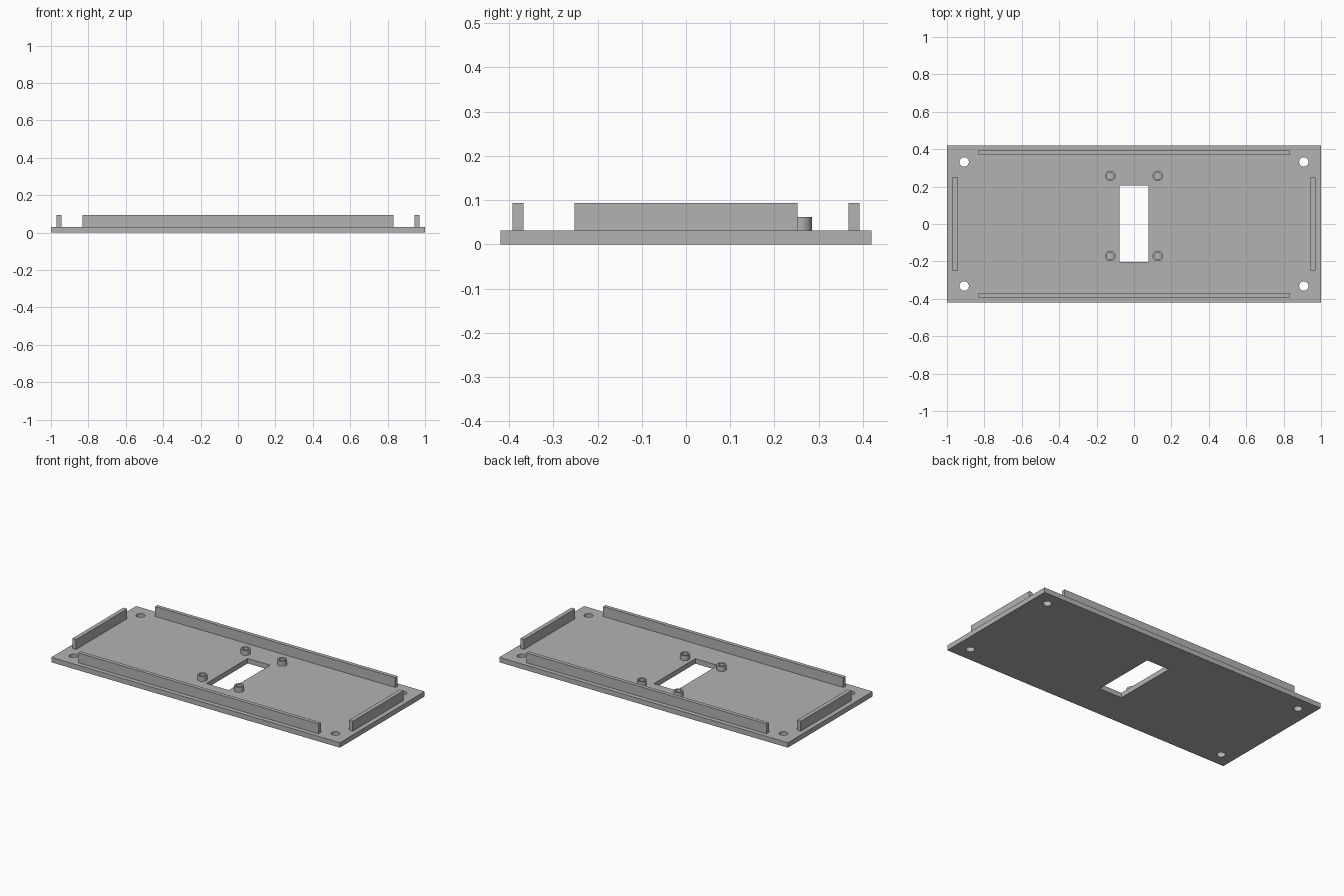
import bpy
import bmesh
from math import cos, sin, tau, radians

if "Cube" in bpy.data.objects:
    bpy.data.objects.remove(bpy.data.objects["Cube"], do_unlink=True)

PLATE_TOP, BOSS_TOP, RAIL_TOP = 0.031, 0.062, 0.093

grey = bpy.data.materials.new("matte grey")
grey.use_nodes = True
colour = (0.45, 0.45, 0.45, 1)
grey.diffuse_color = colour
bsdf = next(n for n in grey.node_tree.nodes if n.type == "BSDF_PRINCIPLED")
bsdf.inputs["Base Color"].default_value = colour


def rectangle(cx, cy, hx, hy):
    return [(cx + sx * hx, cy + sy * hy) for sx, sy in ((-1, -1), (1, -1), (1, 1), (-1, 1))]


def circle(cx, cy, r, sides=48):
    return [(cx + r * cos(tau * i / sides), cy + r * sin(tau * i / sides)) for i in range(sides)]


def slab(name, outlines, bottom, top):
    """Extrude a filled outline; further outlines inside it become holes."""
    curve = bpy.data.curves.new(name, "CURVE")
    curve.dimensions = "2D"
    curve.fill_mode = "BOTH"
    curve.extrude = (top - bottom) / 2
    for points in outlines:
        spline = curve.splines.new("POLY")
        spline.points.add(len(points) - 1)
        for p, (x, y) in zip(spline.points, points):
            p.co = (x, y, 0, 1)
        spline.use_cyclic_u = True
    obj = bpy.data.objects.new(name, curve)
    bpy.context.collection.objects.link(obj)
    bpy.ops.object.select_all(action="DESELECT")
    obj.select_set(True)
    bpy.context.view_layer.objects.active = obj
    bpy.ops.object.convert(target="MESH")
    obj = bpy.context.view_layer.objects.active

    # weld the caps to the walls and lift into place
    bm = bmesh.new()
    bm.from_mesh(obj.data)
    bmesh.ops.remove_doubles(bm, verts=bm.verts, dist=0.0001)
    bmesh.ops.translate(bm, verts=bm.verts, vec=(0, 0, (top + bottom) / 2))
    bmesh.ops.recalc_face_normals(bm, faces=bm.faces)
    bm.to_mesh(obj.data)
    bm.free()
    obj.data.materials.clear()
    obj.data.materials.append(grey)
    bpy.ops.object.shade_smooth_by_angle(angle=radians(30))
    return obj


# base plate with corner screw holes and central opening
screw_holes = [circle(sx * 0.908, sy * 0.332, 0.025) for sx in (-1, 1) for sy in (-1, 1)]
opening = rectangle(0, 0.002, 0.078, 0.205)
slab("base_plate", [rectangle(0, 0, 1, 0.42), opening] + screw_holes, 0, PLATE_TOP)

# upright rails along the four edges
for name, side in (("front", -1), ("back", 1)):
    slab(name + "_rail", [rectangle(0, side * 0.38, 0.832, 0.012)], PLATE_TOP, RAIL_TOP)
for name, side in (("right", -1), ("left", 1)):
    slab(name + "_rail", [rectangle(side * 0.958, 0, 0.013, 0.252)], PLATE_TOP, RAIL_TOP)

# hollow mounting bosses around the opening
for row, y in (("front", -0.171), ("back", 0.257)):
    for name, side in (("right", -1), ("left", 1)):
        x = side * 0.127
        slab(f"{row}_{name}_boss", [circle(x, y, 0.028), circle(x, y, 0.019)], PLATE_TOP, BOSS_TOP)
